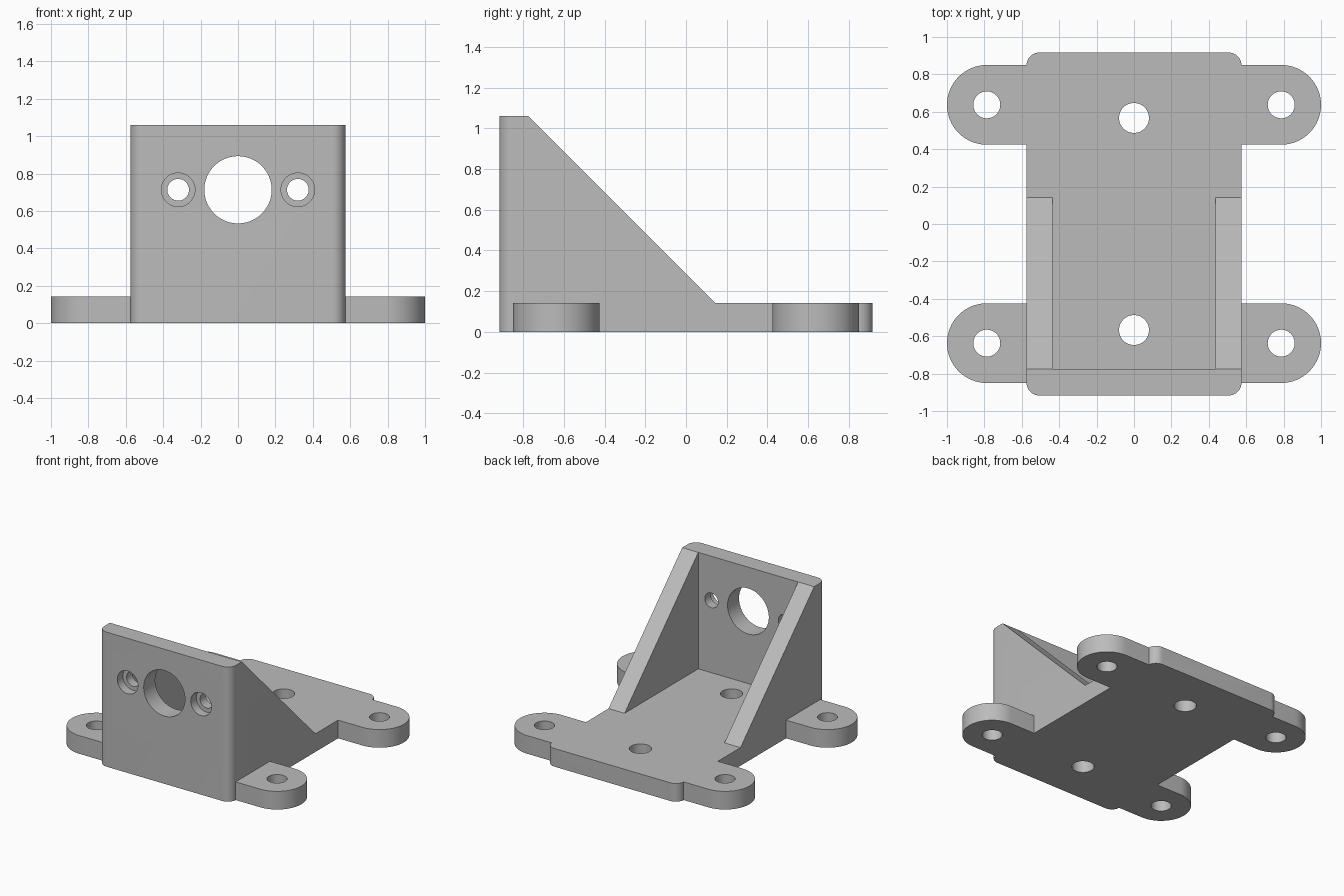
import bpy, bmesh, math

if "Cube" in bpy.data.objects:
    bpy.data.objects.remove(bpy.data.objects["Cube"])

W, L, H = 0.575, 0.917, 1.06      # half width, half length, height
T = 0.143                         # plate and wall thickness
WALL_Y = -L + T                   # inner face of the wall
RIB_END = 0.143                   # foot of the sloping ribs
EAR_X, EAR_Y, EAR_R = 0.787, 0.637, 0.213

grey = bpy.data.materials.new("grey")
grey.diffuse_color = (0.5, 0.5, 0.5, 1)
grey.use_nodes = True
grey.node_tree.nodes["Principled BSDF"].inputs["Base Color"].default_value = grey.diffuse_color


def prism(name, points, axis, lo, hi):
    """Extrude a 2D outline along an axis: x takes (y, z), y takes (x, z), z takes (x, y)."""
    place = {"x": lambda a, b, c: (c, a, b),
             "y": lambda a, b, c: (a, c, b),
             "z": lambda a, b, c: (a, b, c)}[axis]
    bm = bmesh.new()
    low = [bm.verts.new(place(a, b, lo)) for a, b in points]
    high = [bm.verts.new(place(a, b, hi)) for a, b in points]
    bm.faces.new(low)
    bm.faces.new(high)
    n = len(points)
    for i in range(n):
        j = (i + 1) % n
        bm.faces.new((low[i], low[j], high[j], high[i]))
    bmesh.ops.recalc_face_normals(bm, faces=bm.faces[:])
    mesh = bpy.data.meshes.new(name)
    bm.to_mesh(mesh)
    bm.free()
    obj = bpy.data.objects.new(name, mesh)
    bpy.context.collection.objects.link(obj)
    mesh.materials.append(grey)
    return obj


def arc(cx, cy, r, start, end, steps):
    return [(cx + r * math.cos(math.radians(start + (end - start) * i / steps)),
             cy + r * math.sin(math.radians(start + (end - start) * i / steps)))
            for i in range(steps + 1)]


def circle(cx, cy, r):
    return arc(cx, cy, r, 0, 360, 48)[:-1]


def combine(target, other, operation):
    mod = target.modifiers.new("combine", 'BOOLEAN')
    mod.operation, mod.solver, mod.object = operation, 'EXACT', other
    bpy.context.view_layer.objects.active = target
    bpy.ops.object.modifier_apply(modifier=mod.name)
    bpy.data.objects.remove(other, do_unlink=True)


# Full-height block with rounded vertical corners
R = 0.07
outline = []
for sx, sy, a in ((1, 1, 0), (-1, 1, 90), (-1, -1, 180), (1, -1, 270)):
    outline += arc(sx * (W - R), sy * (L - R), R, a, a + 90, 10)
bracket = prism("motor_bracket", outline, "z", 0, H)

# Remove the space above the slope, then the pocket between the ribs
slope = (H - T) / (RIB_END - WALL_Y)
wedge = [(RIB_END, T), (2, T), (2, 2), (WALL_Y - (2 - H) / slope, 2)]
combine(bracket, prism("slope_cutter", wedge, "x", -2, 2), 'DIFFERENCE')
pocket = [(-0.435, T), (0.435, T), (0.435, 2), (-0.435, 2)]
combine(bracket, prism("pocket_cutter", pocket, "y", WALL_Y, 2), 'DIFFERENCE')

# Four rounded mounting ears
for sx in (-1, 1):
    for sy in (-1, 1):
        tip = arc(EAR_X, EAR_Y, EAR_R, -90, 90, 32)
        tip += [(0.5, EAR_Y + EAR_R), (0.5, EAR_Y - EAR_R)]
        ear = prism("mounting_ear", [(sx * x, sy * y) for x, y in tip], "z", 0, T)
        combine(bracket, ear, 'UNION')

# Vertical screw holes in the ears and base
holes = [(sx * EAR_X, sy * EAR_Y, 0.072) for sx in (-1, 1) for sy in (-1, 1)]
holes += [(0, 0.567, 0.08), (0, -0.567, 0.08)]
for x, y, r in holes:
    combine(bracket, prism("hole_cutter", circle(x, y, r), "z", -0.2, 0.4), 'DIFFERENCE')

# Shaft hole and counterbored screw holes through the wall
for x, r, depth in ((0, 0.18, 0.3), (-0.32, 0.058, 0.3), (0.32, 0.058, 0.3),
                    (-0.32, 0.09, 0.07), (0.32, 0.09, 0.07)):
    cutter = prism("wall_hole_cutter", circle(x, 0.713, r), "y", -L - 0.1, -L + depth)
    combine(bracket, cutter, 'DIFFERENCE')

# Smooth curved walls, keep edges sharp
bpy.ops.object.select_all(action='DESELECT')
bracket.select_set(True)
bpy.context.view_layer.objects.active = bracket
bpy.ops.object.shade_smooth_by_angle(angle=math.radians(30))
